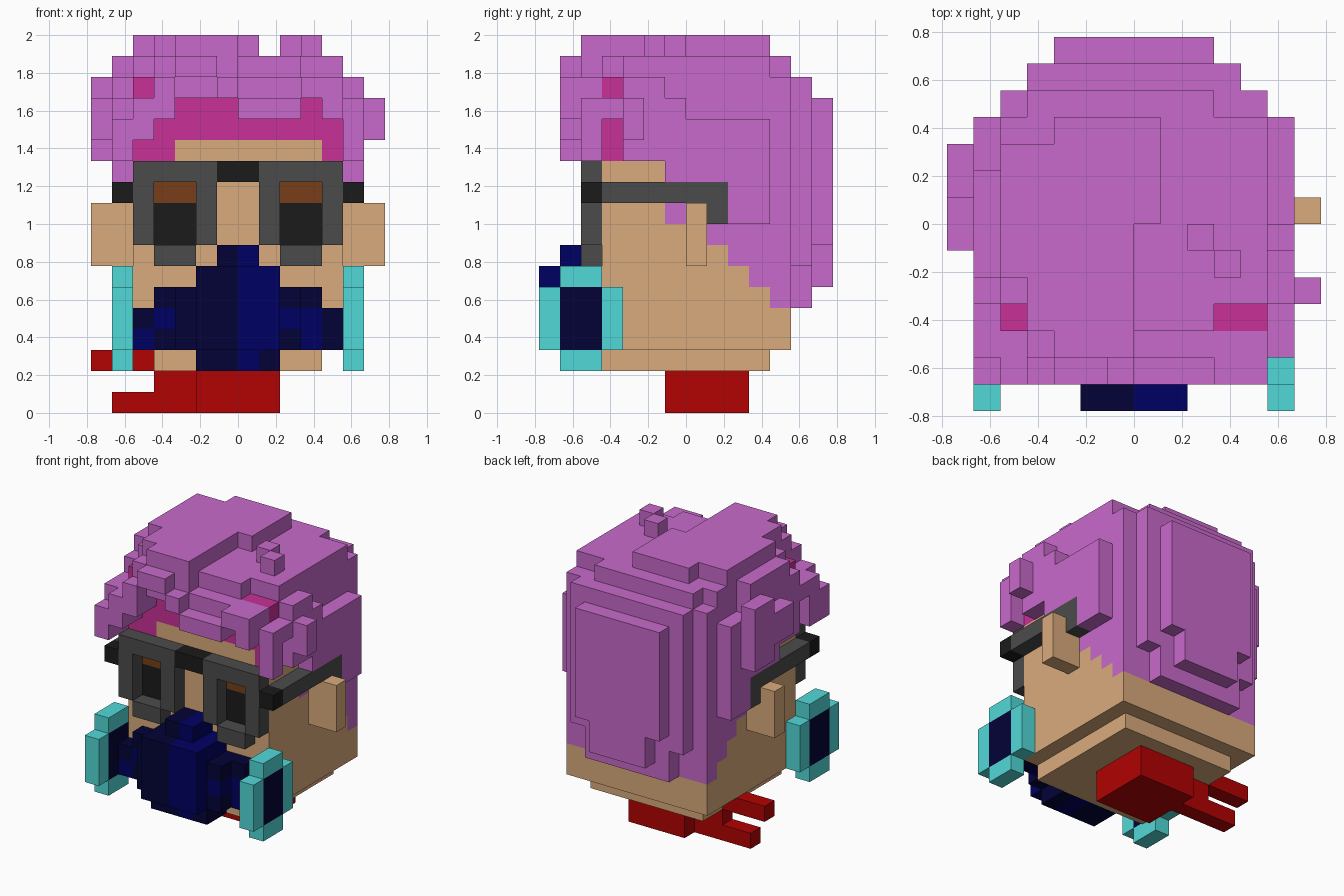
import bpy
import bmesh
from mathutils import Vector

if "Cube" in bpy.data.objects:
    bpy.data.objects.remove(bpy.data.objects["Cube"], do_unlink=True)

UNIT = 1 / 9
COLOURS = {
    "purple": "C86ACB", "magenta": "C83097", "skin": "DAAB7D", "grey": "4B4B4B",
    "black": "1B1B1B", "brown": "773F18", "dark_navy": "020237", "navy": "000063",
    "teal": "52D8D8", "red": "B20202",
}


def linear(code, start):
    c = int(code[start:start + 2], 16) / 255
    return c / 12.92 if c < 0.04 else ((c + 0.055) / 1.055) ** 2.4


def make_material(name, code):
    mat = bpy.data.materials.new(name)
    mat.use_nodes = True
    colour = [linear(code, i) for i in (0, 2, 4)] + [1]
    mat.diffuse_color = colour
    bsdf = mat.node_tree.nodes["Principled BSDF"]
    bsdf.inputs["Base Color"].default_value = colour
    bsdf.inputs["Roughness"].default_value = 0.8
    return mat


materials = {name: make_material(name, code) for name, code in COLOURS.items()}
cells = {}


def fill(part, colour, x, y, z, mirror=False):
    """Fill a block of cells; later blocks replace earlier ones."""
    for i in range(*x):
        for j in range(*y):
            for k in range(*z):
                cells[i, j, k] = (part, colour)
                if mirror:
                    cells[-1 - i, j, k] = (part, colour)


# Head, chin and ears
fill("head", "skin", x=(-5, 5), y=(-4, 5), z=(3, 16))
fill("head", "skin", x=(-4, 4), y=(-4, 4), z=(2, 3))
fill("ears", "skin", x=(5, 7), y=(0, 1), z=(7, 10), mirror=True)

# Stepped hairline on the head, lowest at the back
for y, low in zip(range(-3, 5), (12, 12, 9, 9, 8, 7, 6, 5)):
    fill("head", "purple", x=(-5, 5), y=(y, y + 1), z=(low, 16))

# Under-fringe and forehead
fill("head", "magenta", x=(-5, 5), y=(-4, -3), z=(12, 16))
fill("head", "skin", x=(-3, 4), y=(-4, -3), z=(12, 13))

# Eyes and brows painted on the face
fill("head", "brown", x=(2, 4), y=(-4, -3), z=(10, 11), mirror=True)
fill("head", "black", x=(2, 4), y=(-4, -3), z=(8, 10), mirror=True)

# Ragged fringe: each lock has its own bottom and top
bottoms = (12, 13, 14, 16, 16, 15, 14, 14, 14, 15, 14)
tops = (14, 15, 16, 17, 17, 16, 15, 15, 15, 16, 16)
for x, low, high in zip(range(-6, 5), bottoms, tops):
    fill("hair", "purple", x=(x, x + 1), y=(-6, -5), z=(low, high))
    fill("hair", "purple", x=(x, x + 1), y=(-5, -4), z=(low, max(high, 15)))
fill("hair", "purple", x=(-4, 5), y=(-5, -4), z=(15, 16))
fill("hair", "purple", x=(5, 6), y=(-5, -4), z=(12, 15))

# Side hair on both sides
fill("hair", "purple", x=(5, 6), y=(-4, -3), z=(14, 15), mirror=True)
fill("hair", "purple", x=(5, 6), y=(-3, -1), z=(12, 16), mirror=True)
fill("hair", "purple", x=(5, 6), y=(-1, 0), z=(11, 15), mirror=True)
fill("hair", "purple", x=(5, 6), y=(0, 4), z=(11, 14), mirror=True)
fill("hair", "purple", x=(5, 6), y=(2, 4), z=(9, 11), mirror=True)

# Loose tufts at the sides
fill("hair", "purple", x=(6, 7), y=(-3, -2), z=(13, 15))
fill("hair", "purple", x=(-6, -5), y=(-1, 2), z=(14, 16))
fill("hair", "purple", x=(-6, -5), y=(2, 4), z=(14, 15))
fill("hair", "purple", x=(-7, -6), y=(-1, 1), z=(13, 15))
fill("hair", "purple", x=(-7, -6), y=(1, 3), z=(12, 16))

# Back hair in rounded layers
fill("hair", "purple", x=(-4, 4), y=(5, 6), z=(7, 16))
fill("hair", "purple", x=(-3, 3), y=(5, 6), z=(5, 7))
fill("hair", "purple", x=(-3, 3), y=(6, 7), z=(8, 15))
fill("hair", "purple", x=(-2, 2), y=(6, 7), z=(6, 8))

# Crown
fill("hair", "purple", x=(-5, 5), y=(-3, 4), z=(16, 17))
fill("hair", "purple", x=(-4, 3), y=(-4, 5), z=(16, 17))
fill("hair", "purple", x=(-4, 0), y=(-5, -4), z=(16, 17))
fill("hair", "purple", x=(-6, -5), y=(-2, 2), z=(16, 17))
fill("hair", "purple", x=(-5, 0), y=(-2, 3), z=(17, 18))
fill("hair", "purple", x=(-4, 0), y=(-4, -2), z=(17, 18))
fill("hair", "purple", x=(-3, 0), y=(-5, -4), z=(17, 18))
fill("hair", "purple", x=(-3, 1), y=(0, 4), z=(17, 18))
fill("hair", "purple", x=(3, 4), y=(-2, -1), z=(17, 18))
fill("hair", "purple", x=(2, 3), y=(-1, 0), z=(17, 18))

# Glasses: rims, bridge, arms
fill("glasses", "grey", x=(1, 2), y=(-5, -4), z=(8, 12), mirror=True)
fill("glasses", "grey", x=(4, 5), y=(-5, -4), z=(8, 12), mirror=True)
fill("glasses", "grey", x=(2, 4), y=(-5, -4), z=(11, 12), mirror=True)
fill("glasses", "grey", x=(2, 4), y=(-5, -4), z=(7, 8), mirror=True)
fill("glasses", "black", x=(-1, 1), y=(-5, -4), z=(11, 12))
fill("glasses", "grey", x=(5, 6), y=(-4, 2), z=(10, 11), mirror=True)
fill("glasses", "grey", x=(5, 6), y=(1, 2), z=(9, 10), mirror=True)
fill("glasses", "black", x=(5, 6), y=(-5, -4), z=(10, 11), mirror=True)

# Face mask
fill("mask", "dark_navy", x=(-5, 5), y=(-5, -4), z=(3, 5))
fill("mask", "dark_navy", x=(-4, 4), y=(-5, -4), z=(3, 6))
fill("mask", "dark_navy", x=(-3, 3), y=(-6, -5), z=(3, 6))
fill("mask", "dark_navy", x=(-2, 2), y=(-6, -4), z=(2, 7))
fill("mask", "dark_navy", x=(-2, 2), y=(-7, -6), z=(3, 7))
fill("mask", "dark_navy", x=(-1, 1), y=(-6, -4), z=(7, 8))

# Lighter mask patches
fill("mask", "navy", x=(0, 1), y=(-6, -4), z=(7, 8))
fill("mask", "navy", x=(0, 2), y=(-7, -4), z=(6, 7))
fill("mask", "navy", x=(0, 2), y=(-7, -6), z=(3, 6))
fill("mask", "navy", x=(0, 1), y=(-6, -4), z=(2, 3))
fill("mask", "navy", x=(3, 4), y=(-5, -4), z=(3, 5))
fill("mask", "navy", x=(2, 3), y=(-6, -5), z=(4, 5))
fill("mask", "navy", x=(-4, -3), y=(-5, -4), z=(4, 5))
fill("mask", "navy", x=(-5, -4), y=(-5, -4), z=(3, 4))

# Mask filters with dark cores
fill("filters", "teal", x=(5, 6), y=(-7, -3), z=(3, 6), mirror=True)
fill("filters", "teal", x=(5, 6), y=(-6, -4), z=(2, 7), mirror=True)
fill("filters", "dark_navy", x=(5, 6), y=(-6, -4), z=(3, 6), mirror=True)

# Neck and forked strand
fill("neck", "red", x=(-2, 2), y=(-1, 3), z=(0, 2))
fill("forked_strand", "red", x=(-4, -2), y=(1, 2), z=(0, 2))
fill("forked_strand", "red", x=(-6, -4), y=(1, 2), z=(0, 1))
fill("forked_strand", "red", x=(-7, -4), y=(1, 2), z=(2, 3))


def build(part):
    """Skin the exposed cell sides of one part and merge flat regions."""
    own = {c: v[1] for c, v in cells.items() if v[0] == part}
    used = sorted(set(own.values()))
    bm = bmesh.new()
    for cell, colour in own.items():
        centre = Vector(cell) + Vector((0.5, 0.5, 0.5))
        for axis in range(3):
            for side in (-1, 1):
                normal = Vector([side * (i == axis) for i in range(3)])
                if tuple(int(a + b) for a, b in zip(cell, normal)) in cells:
                    continue
                u = Vector([float(i == (axis + 1) % 3) for i in range(3)])
                v = normal.cross(u)
                corners = (-u - v, u - v, u + v, v - u)
                face = bm.faces.new([bm.verts.new((centre + (normal + c) / 2) * UNIT)
                                     for c in corners])
                face.material_index = used.index(colour)
    bmesh.ops.remove_doubles(bm, verts=bm.verts[:], dist=0.001)
    bmesh.ops.dissolve_limit(bm, angle_limit=0.01, verts=bm.verts[:],
                             edges=bm.edges[:], delimit={'MATERIAL'})
    mesh = bpy.data.meshes.new(part)
    bm.to_mesh(mesh)
    bm.free()
    for colour in used:
        mesh.materials.append(materials[colour])
    bpy.context.collection.objects.link(bpy.data.objects.new(part, mesh))


for part in sorted({value[0] for value in cells.values()}):
    build(part)
